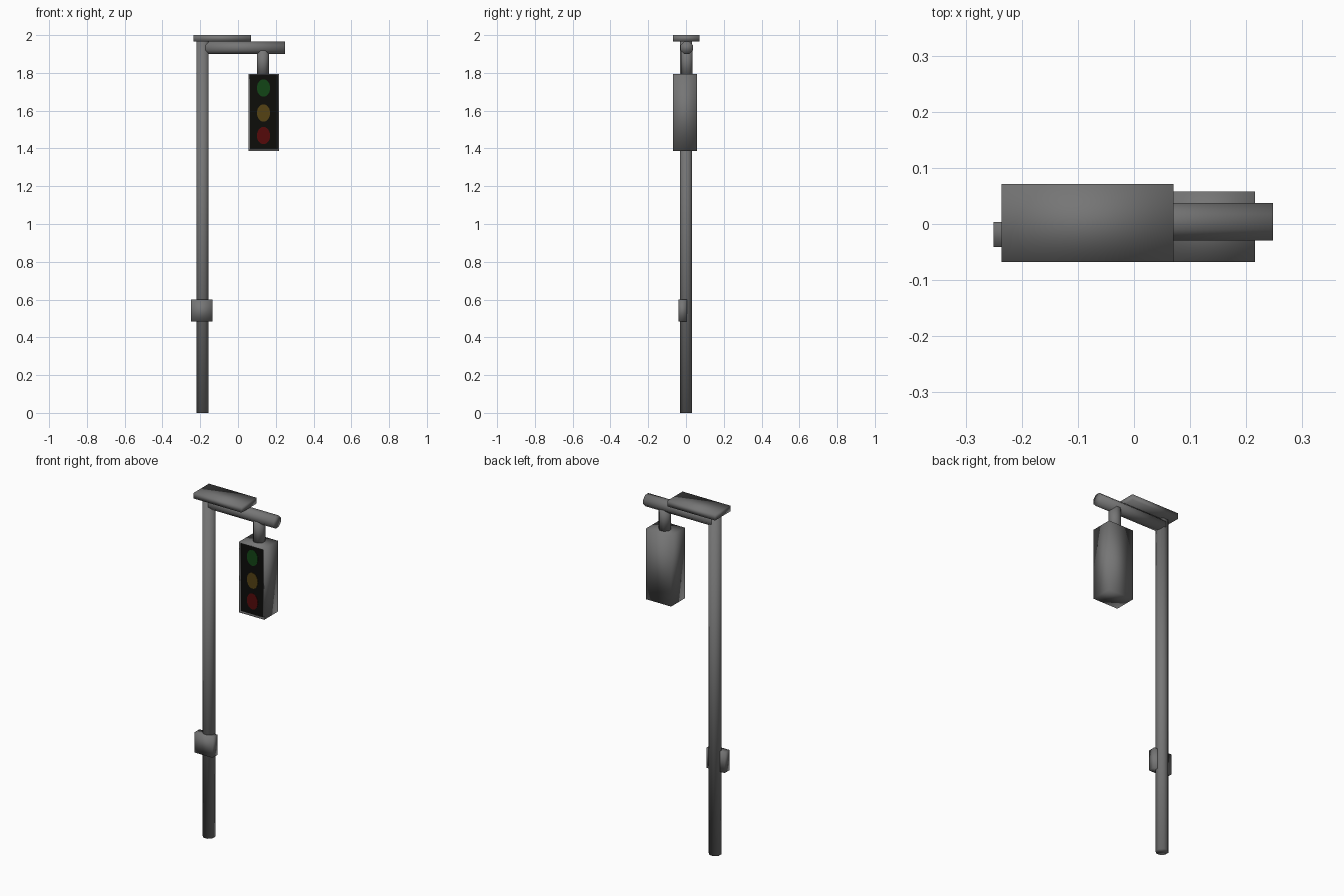
import bpy, bmesh, math
from mathutils import Matrix, Vector

if "Cube" in bpy.data.objects:
    bpy.data.objects.remove(bpy.data.objects["Cube"])


def material(name, rgb):
    m = bpy.data.materials.new(name)
    m.diffuse_color = (*rgb, 1)
    m.use_nodes = True
    m.node_tree.nodes["Principled BSDF"].inputs["Base Color"].default_value = m.diffuse_color
    return m


GREY = material("metal grey", (0.18, 0.18, 0.18))
BLACK = material("panel black", (0.004, 0.004, 0.003))
GREEN = material("dim green", (0.006, 0.06, 0.008))
AMBER = material("dim amber", (0.09, 0.055, 0.007))
RED = material("dim red", (0.09, 0.003, 0.003))
AXIS_Y = 0.004


def finish(name, bm, mats, smooth=True):
    me = bpy.data.meshes.new(name)
    bmesh.ops.recalc_face_normals(bm, faces=bm.faces)
    for f in bm.faces:
        f.smooth = smooth
    bm.to_mesh(me)
    bm.free()
    for m in mats:
        me.materials.append(m)
    ob = bpy.data.objects.new(name, me)
    bpy.context.collection.objects.link(ob)
    return ob


def box_mesh(lo, hi):
    lo, hi = Vector(lo), Vector(hi)
    bm = bmesh.new()
    bmesh.ops.create_cube(bm, size=1, matrix=Matrix.Translation((lo + hi) / 2)
                          @ Matrix.Diagonal((*(hi - lo), 1)))
    return bm


def tube(name, a, b, half_width):
    # eight-sided bar with flats facing the axes
    a, b = Vector(a), Vector(b)
    r = half_width / math.cos(math.pi / 8)
    rot = (b - a).to_track_quat('Z', 'Y').to_matrix().to_4x4()
    bm = bmesh.new()
    bmesh.ops.create_cone(bm, cap_ends=True, segments=8, radius1=r, radius2=r,
                          depth=(b - a).length,
                          matrix=Matrix.Translation((a + b) / 2) @ rot
                          @ Matrix.Rotation(math.pi / 8, 4, 'Z'))
    return finish(name, bm, [GREY])


# Pole, arm and hanger
tube("pole", (-0.187, AXIS_Y - 0.003, 0), (-0.187, AXIS_Y - 0.003, 1.965), 0.032)
tube("arm", (-0.185, AXIS_Y, 1.933), (0.248, AXIS_Y, 1.933), 0.033)
tube("hanger", (0.132, AXIS_Y, 1.78), (0.132, AXIS_Y, 1.93), 0.031)

# Top plate and control box on the pole
finish("top_plate", box_mesh((-0.236, -0.068, 1.967), (0.07, 0.071, 2.0)), [GREY])
finish("control_box", box_mesh((-0.25, -0.041, 0.483), (-0.134, 0.004, 0.6)), [GREY])

# Signal housing with a shallow recessed black front
bm = box_mesh((0.055, -0.068, 1.386), (0.216, 0.058, 1.795))
bm.normal_update()
front = min(bm.faces, key=lambda f: f.calc_center_median().y)
bmesh.ops.inset_region(bm, faces=[front], thickness=0.01)
bmesh.ops.inset_region(bm, faces=[front], thickness=0.001, depth=-0.008)
front.material_index = 1
housing = finish("signal_housing", bm, [GREY, BLACK])
for p in housing.data.polygons:
    if p.material_index == 1:
        p.use_smooth = False

# Oval lamps as thin plates
for name, z, mat in (("green_lamp", 1.72, GREEN), ("amber_lamp", 1.588, AMBER),
                     ("red_lamp", 1.468, RED)):
    bm = bmesh.new()
    bmesh.ops.create_cone(bm, cap_ends=True, segments=24, radius1=1, radius2=1, depth=0.003,
                          matrix=Matrix.Translation((0.135, -0.0605, z))
                          @ Matrix.Diagonal((0.035, 1, 0.046, 1))
                          @ Matrix.Rotation(math.pi / 2, 4, 'X'))
    finish(name, bm, [mat], smooth=False)
